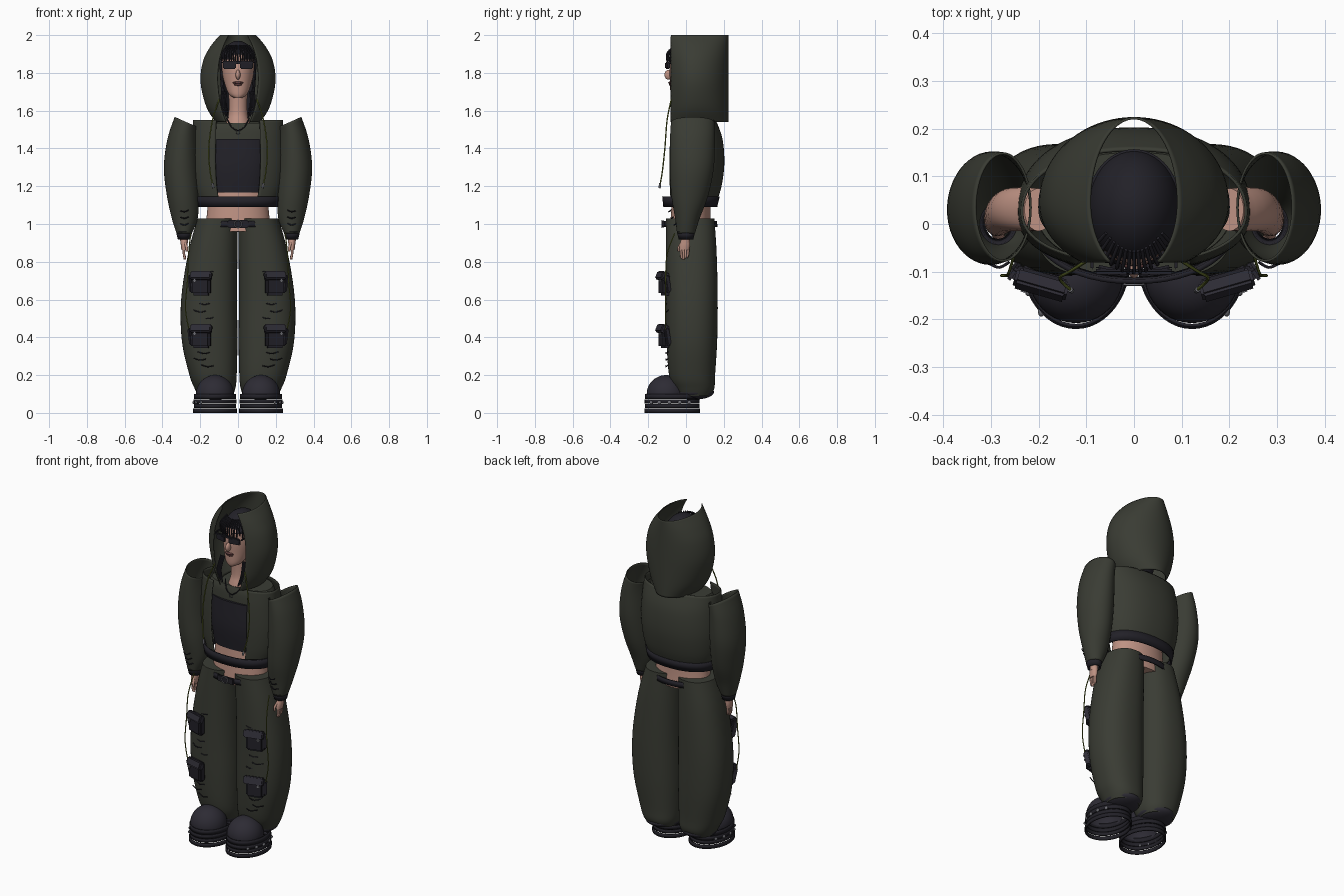
import bpy, bmesh, random
from math import sin, cos, pi, radians
from mathutils import Vector, Matrix

if "Cube" in bpy.data.objects:
    bpy.data.objects.remove(bpy.data.objects["Cube"])

random.seed(4)


def material(name, rgb):
    m = bpy.data.materials.new(name)
    m.diffuse_color = (*rgb, 1)
    m.use_nodes = True
    m.node_tree.nodes["Principled BSDF"].inputs["Base Color"].default_value = m.diffuse_color
    return m


OLIVE = material("olive_cloth", (.042, .045, .034))
BLACK = material("black_cloth", (.016, .015, .021))
LEATHER = material("dark_leather", (.026, .024, .034))
SKIN = material("skin", (.52, .29, .23))
CORD = material("green_cord", (.13, .16, .025))
METAL = material("metal", (.16, .16, .18))
LIP = material("lips", (.12, .05, .05))


def finish(name, bm, mat, thick=0, angle=40):
    bmesh.ops.recalc_face_normals(bm, faces=bm.faces)
    me = bpy.data.meshes.new(name)
    bm.to_mesh(me)
    bm.free()
    ob = bpy.data.objects.new(name, me)
    bpy.context.collection.objects.link(ob)
    me.materials.append(mat)
    bpy.ops.object.select_all(action='DESELECT')
    ob.select_set(True)
    bpy.context.view_layer.objects.active = ob
    bpy.ops.object.shade_smooth_by_angle(angle=radians(angle))
    if thick:
        s = ob.modifiers.new("shell", 'SOLIDIFY')
        s.thickness, s.offset = thick, 0
    return ob


def spline(rows, sub):
    """Catmull-Rom interpolation through rows of numbers."""
    out = []
    for i in range(len(rows) - 1):
        a, b, c, d = (rows[max(0, min(len(rows) - 1, i + k))] for k in (-1, 0, 1, 2))
        for s in range(sub):
            t = s / sub
            out.append([q + .5 * t * (r - p + t * (2*p - 5*q + 4*r - u + t * (3*(q - r) + u - p)))
                        for p, q, r, u in zip(a, b, c, d)])
    return out + [list(rows[-1])]


def loft(name, rows, mat, n=48, gap=0, power=2, sub=5, thick=0, cap=False, side=1):
    """Stack oval sections (z, cx, cy, rx, front depth, back depth, tilt); gap opens the front."""
    rows = spline([tuple(r) + (0,) * (7 - len(r)) for r in rows], sub)
    bm, rings = bmesh.new(), []
    g = radians(gap)
    for z, cx, cy, rx, rf, rb, tilt in rows:
        ring = []
        for i in range(n + (1 if gap else 0)):
            a = -pi / 2 + g + (2 * pi - 2 * g) * i / n
            c, s = cos(a), sin(a)
            u = abs(c) ** (2 / power) * (1 if c > 0 else -1)
            v = abs(s) ** (2 / power) * (1 if s > 0 else -1)
            ring.append(bm.verts.new((side * (cx + rx * u), cy + (rb if v > 0 else rf) * v, z + tilt * u)))
        rings.append(ring)
    for r0, r1 in zip(rings, rings[1:]):
        for i in range(len(r0) - (1 if gap else 0)):
            j = (i + 1) % len(r0)
            bm.faces.new((r0[i], r0[j], r1[j], r1[i]))
    if cap:
        bm.faces.new(rings[0])
        bm.faces.new(rings[-1])
    return finish(name, bm, mat, thick)


def ball(name, loc, size, mat, zmin=None):
    bm = bmesh.new()
    bmesh.ops.create_uvsphere(bm, u_segments=40, v_segments=24, radius=1)
    bmesh.ops.transform(bm, matrix=Matrix.LocRotScale(Vector(loc), None, Vector(size)), verts=bm.verts)
    if zmin is not None:
        bmesh.ops.bisect_plane(bm, geom=bm.verts[:] + bm.edges[:] + bm.faces[:], plane_co=(0, 0, zmin),
                               plane_no=(0, 0, -1), clear_outer=True)
    return finish(name, bm, mat)


def box(name, loc, size, mat, rot=0, tip=0, bevel=.006):
    bm = bmesh.new()
    bmesh.ops.create_cube(bm, size=1)
    bmesh.ops.scale(bm, vec=size, verts=bm.verts)
    bmesh.ops.bevel(bm, geom=bm.edges[:], offset=min(bevel, min(size) * .4), segments=2, affect='EDGES')
    m = Matrix.Translation(loc) @ Matrix.Rotation(radians(rot), 4, 'Z') @ Matrix.Rotation(radians(tip), 4, 'X')
    bmesh.ops.transform(bm, matrix=m, verts=bm.verts)
    return finish(name, bm, mat)


def cord(name, pts, r, mat, cyclic=False):
    cu = bpy.data.curves.new(name, 'CURVE')
    cu.dimensions, cu.bevel_depth, cu.bevel_resolution = '3D', r, 2
    cu.use_fill_caps = True
    pts = pts if cyclic else spline(pts, 6)
    sp = cu.splines.new('POLY')
    sp.points.add(len(pts) - 1)
    for p, q in zip(sp.points, pts):
        p.co = (*q, 1)
    sp.use_cyclic_u = cyclic
    cu.materials.append(mat)
    ob = bpy.data.objects.new(name, cu)
    bpy.context.collection.objects.link(ob)
    bpy.ops.object.select_all(action='DESELECT')
    ob.select_set(True)
    bpy.context.view_layer.objects.active = ob
    bpy.ops.object.convert(target='MESH')


# Head, neck and face
loft("head", [(1.668, 0, -.045, .022, .03, .03), (1.69, 0, -.03, .05, .052, .06), (1.75, 0, 0, .073, .085, .09),
              (1.82, 0, .02, .086, .108, .115), (1.89, 0, .025, .084, .102, .115), (1.94, 0, .03, .055, .07, .08)],
     SKIN, cap=True)
loft("neck", [(1.5, 0, .02, .075, .075, .06), (1.55, 0, .02, .058, .06, .055), (1.6, 0, .02, .049, .05, .05),
              (1.72, 0, .015, .05, .05, .05)], SKIN, cap=True)
ball("nose", (0, -.092, 1.79), (.013, .022, .026), SKIN)
ball("upper_lip", (0, -.083, 1.748), (.028, .011, .007), LIP)
ball("lower_lip", (0, -.08, 1.739), (.022, .011, .008), LIP)

# Hair cap, fringe and loose locks
ball("hair_cap", (0, .035, 1.84), (.097, .121, .13), BLACK, zmin=1.87)
loft("hair_back", [(1.58, 0, .04, .06, .03, .08), (1.7, 0, .04, .085, .06, .105), (1.87, 0, .035, .095, .09, .118)],
     BLACK, gap=62, thick=.008)
for i in range(15):
    x = -.084 + .012 * i
    d = .11 * (1 - (x / .12) ** 2)
    cord("fringe_strand", [(x * .7, .02 - d * .7, 1.945), (x, .01 - d, 1.905),
                           (x + random.uniform(-.004, .004), .012 - d, 1.865 - random.random() * .02)], .0038, BLACK)
for sx in (-1, 1):
    for k in range(4):
        x = .062 + .008 * k
        cord("loose_lock", [(sx * x, -.04, 1.7), (sx * (x + .006), -.065, 1.63),
                            (sx * (x + .004 * k - .01), -.075, 1.56 + .01 * k)], .004, BLACK)

# Sunglasses
box("glasses_brow", (0, -.1, 1.855), (.17, .012, .016), BLACK)
for sx in (-1, 1):
    box("glasses_lens", (sx * .045, -.098, 1.838), (.07, .012, .036), BLACK, rot=sx * 12)
    box("glasses_arm", (sx * .088, -.04, 1.855), (.006, .11, .012), BLACK)

# Hood: tall shell, open in front, above and below
loft("hood", [(z, 0, .045, w, .148, .177) for z, w in
              ((1.54, .115), (1.62, .165), (1.75, .196), (1.86, .183), (1.94, .143), (2.0, .092))],
     OLIVE, gap=33, n=64, thick=.005)

# Torso, crop top and yoke
loft("waist", [(.96, 0, .03, .175, .115, .105), (1.05, 0, .03, .165, .11, .1), (1.2, 0, .03, .15, .1, .1)],
     SKIN, cap=True)
loft("crop_top", [(1.167, 0, .03, .155, .105, .105), (1.3, 0, .03, .17, .115, .12), (1.45, 0, .03, .17, .103, .12)],
     BLACK, power=2.5, cap=True)
loft("yoke", [(1.44, 0, .035, .2, .095, .125), (1.5, 0, .035, .2, .09, .125), (1.535, 0, .035, .185, .08, .115)],
     OLIVE, power=2.4, cap=True)
cord("necklace", [(-.06, -.035, 1.56), (-.035, -.06, 1.515), (0, -.068, 1.495), (.035, -.06, 1.515),
                  (.06, -.035, 1.56)], .003, BLACK)
cord("necklace_ring", [(.01 * cos(a * pi / 8), -.068, 1.485 + .01 * sin(a * pi / 8)) for a in range(16)],
     .002, METAL, True)

# Cropped jacket with open front and hem band
loft("jacket_body", [(1.12, 0, .025, .205, .115, .135), (1.2, 0, .025, .23, .12, .16), (1.32, 0, .025, .243, .122, .175),
                     (1.45, 0, .025, .24, .118, .165), (1.55, 0, .025, .235, .105, .13)],
     OLIVE, gap=27, power=2.2, n=64, thick=.006)
loft("jacket_hem_band", [(1.09, 0, .025, .21, .14, .135), (1.145, 0, .025, .219, .146, .148)],
     BLACK, power=2.2, sub=1, thick=.01)

for sx in (-1, 1):
    # Balloon sleeve, cuff, arm and hand
    loft("sleeve", [(.95, .285, 0, .038, .045, .045), (1.03, .282, .005, .066, .06, .065),
                    (1.15, .292, .015, .082, .09, .1), (1.3, .302, .03, .088, .113, .115),
                    (1.45, .294, .033, .077, .115, .117), (1.54, .275, .035, .058, .112, .113, .026)],
         OLIVE, thick=.005, side=sx)
    loft("cuff", [(.92, .285, 0, .03, .035, .035), (.96, .285, 0, .039, .045, .045)],
         BLACK, sub=1, thick=.008, side=sx)
    loft("arm", [(.9, .285, -.002, .02, .022, .022), (1.1, .285, .01, .03, .035, .035),
                 (1.35, .26, .03, .04, .045, .045), (1.46, .2, .03, .03, .045, .045)], SKIN, n=24, cap=True, side=sx)
    loft("palm", [(.862, .285, -.008, .014, .028, .024), (.89, .285, -.004, .018, .03, .026),
                  (.93, .285, 0, .02, .022, .022)], SKIN, n=24, cap=True, side=sx)
    for k in range(4):
        y = -.028 + .013 * k
        cord("finger", [(sx * .286, y, .87), (sx * .286, y * .9, .84), (sx * .281, y * .7 - .004, .812 + .006 * abs(k - 1))],
             .0065, SKIN)
    cord("thumb", [(sx * .28, -.024, .9), (sx * .272, -.038, .875), (sx * .27, -.036, .855)], .007, SKIN)
    for k in range(3):
        cord("sleeve_crease", [(sx * .305, -.052 - .015 * k, 1.0 + .035 * k), (sx * .283, -.063 - .014 * k, .995 + .035 * k),
                               (sx * .262, -.052 - .014 * k, 1.003 + .035 * k)], .003, BLACK)

    # Hood drawstring with metal tip
    cord("hood_drawstring", [(sx * .1, -.078, 1.66), (sx * .135, -.1, 1.55), (sx * .155, -.112, 1.4),
                             (sx * .148, -.125, 1.28), (sx * .134, -.137, 1.21)], .0035, CORD)
    cord("drawstring_tip", [(sx * .134, -.137, 1.215), (sx * .131, -.14, 1.19)], .006, METAL)

    # Baggy trouser leg
    loft("trouser_leg", [(.09, .12, .045, .09, .09, .085), (.13, .122, .04, .108, .105, .11), (.2, .132, .032, .125, .122, .122),
                         (.38, .15, .03, .147, .133, .135), (.6, .153, .03, .148, .136, .138),
                         (.85, .133, .03, .13, .137, .132), (1.03, .107, .025, .107, .13, .125)],
         OLIVE, power=2.3, cap=True, side=sx)
    for k, z in enumerate((.75, .58, .54, .505, .32, .285, .25)):
        x = .13 + .02 * (k % 3)
        cord("trouser_crease", [(sx * x, -.106, z), (sx * (x + .03), -.106, z - .006), (sx * (x + .065), -.094, z + .004)],
             .0028, BLACK)

    # Cargo pouches with flap and outer strap
    for z in (.68, .4):
        box("cargo_pouch", (sx * .195, -.112, z), (.105, .045, .115), BLACK, rot=sx * 16, bevel=.012)
        box("pouch_flap", (sx * .195, -.128, z + .045), (.115, .035, .045), LEATHER, rot=sx * 16, tip=-22)
        box("pouch_strap", (sx * .25, -.098, z + .005), (.02, .03, .09), LEATHER, rot=sx * 35, tip=12)
        box("pouch_clip", (sx * .23, -.138, z + .02), (.022, .012, .018), METAL, rot=sx * 20)
    cord("leg_cord", [(sx * .25, -.06, .95), (sx * .262, -.1, .84), (sx * .268, -.108, .7), (sx * .278, -.108, .55),
                      (sx * .255, -.108, .42)], .003, CORD)

    # Platform shoe: rounded toe, heel and stacked hollow sole rings
    ball("shoe_toe", (sx * .122, -.105, .1), (.1, .103, .1), LEATHER, zmin=.085)
    ball("shoe_heel", (sx * .12, .04, .11), (.1, .108, .04), LEATHER)
    for z0, z1, grow in ((0, .022, .002), (.026, .046, -.002), (.05, .072, 0), (.074, .1, -.002)):
        loft("sole_ring", [(z0, .122, -.073, .11 + grow, .142 + grow, .142 + grow),
                           (z1, .122, -.073, .11 + grow, .142 + grow, .142 + grow)],
             BLACK, sub=1, thick=.007, side=sx)
    for k in range(5):
        a = radians(-50 + 22 * k)
        ball("sole_stud", (sx * (.122 + .113 * cos(a)), -.073 + .144 * sin(a), .055), (.007, .011, .009), METAL)

# Belt with ring buckle
loft("belt", [(.983, 0, .025, .2, .141, .137), (1.015, 0, .025, .195, .14, .136)], BLACK, sub=1, thick=.008)
box("belt_plate", (0, -.118, 1.0), (.11, .012, .04), BLACK)
cord("belt_ring", [(.02 * cos(a * pi / 12), -.127, 1.0 + .02 * sin(a * pi / 12)) for a in range(24)], .003, METAL, True)
